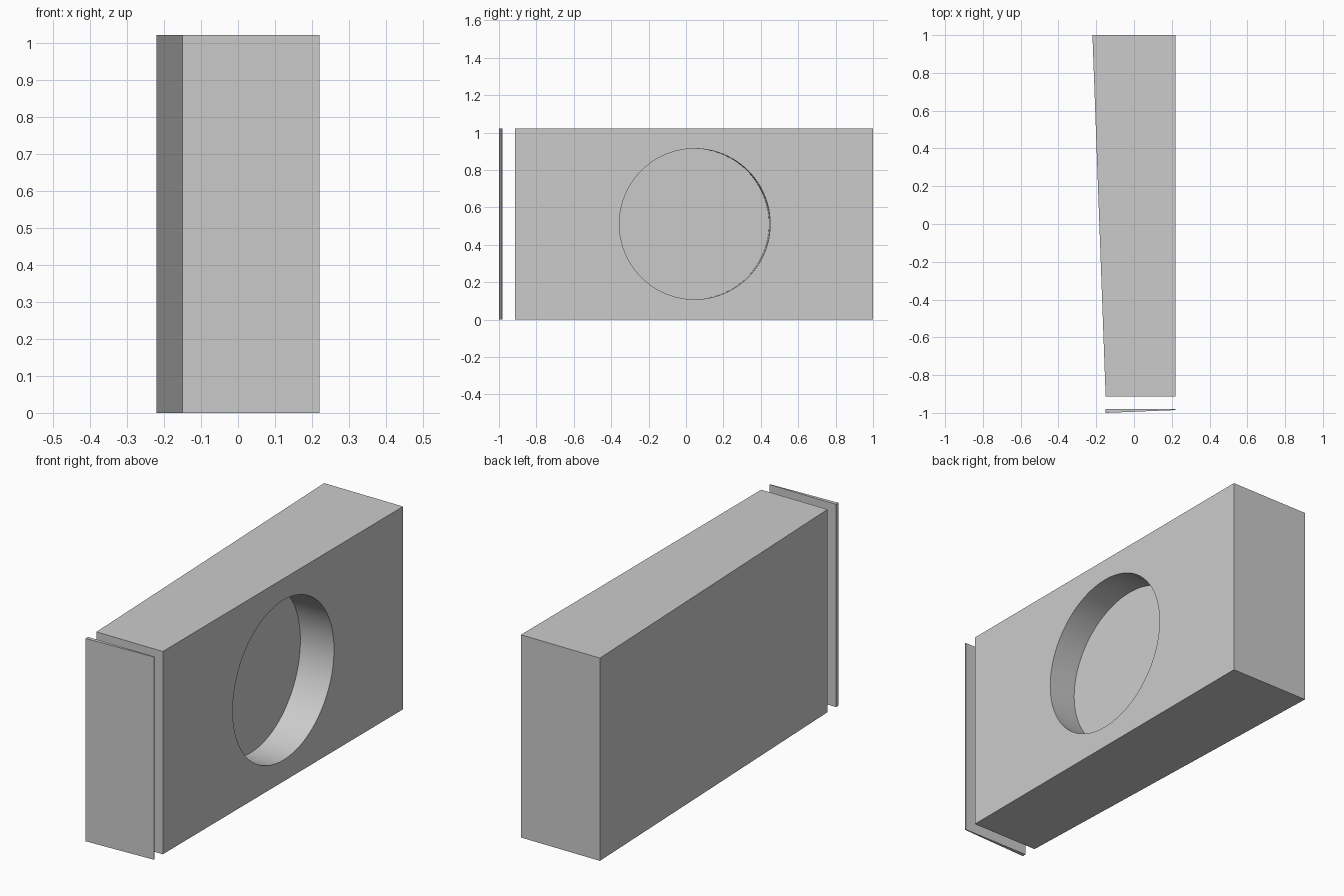
import bpy, bmesh, math
from mathutils import Matrix, Vector

cube = bpy.data.objects.get("Cube")
if cube:
    bpy.data.objects.remove(cube, do_unlink=True)

HEIGHT = 1.022

grey = bpy.data.materials.new("light grey")
grey.use_nodes = True
grey.diffuse_color = (0.6, 0.6, 0.6, 1)
grey.node_tree.nodes["Principled BSDF"].inputs["Base Color"].default_value = (0.6, 0.6, 0.6, 1)


def add_object(name, bm):
    bmesh.ops.recalc_face_normals(bm, faces=bm.faces)
    mesh = bpy.data.meshes.new(name)
    bm.to_mesh(mesh)
    bm.free()
    mesh.materials.append(grey)
    obj = bpy.data.objects.new(name, mesh)
    bpy.context.collection.objects.link(obj)
    return obj


def extruded_plan(name, outline):
    """Stand a plan outline up to the full height."""
    bm = bmesh.new()
    base = bm.faces.new([bm.verts.new((x, y, 0)) for x, y in outline])
    top = bmesh.ops.extrude_face_region(bm, geom=[base])["geom"]
    bmesh.ops.translate(bm, vec=(0, 0, HEIGHT),
                        verts=[v for v in top if isinstance(v, bmesh.types.BMVert)])
    return add_object(name, bm)


# Tapered body and the thin wedge panel in front of it
body = extruded_plan("tapered_body", [(-0.15, -0.913), (0.22, -0.913), (0.22, 1), (-0.22, 1)])
extruded_plan("front_panel", [(-0.15, -1), (0.22, -0.985), (0.22, -0.98), (-0.15, -0.98)])

# Round recess, drilled square to the slanted side
axis = Vector((1, 0.07 / 1.913, 0)).normalized()
depth, above = 0.168, 0.1
centre = Vector((0.22, 0.047, HEIGHT / 2)) + axis * (above - depth) / 2
bm = bmesh.new()
bmesh.ops.create_cone(bm, cap_ends=True, segments=96, radius1=0.403, radius2=0.403,
                      depth=depth + above,
                      matrix=Matrix.Translation(centre) @ axis.to_track_quat("Z", "Y").to_matrix().to_4x4())
cutter = add_object("recess_cutter", bm)
cutter.hide_render = True

cut = body.modifiers.new("recess", "BOOLEAN")
cut.operation = "DIFFERENCE"
cut.solver = "EXACT"
cut.object = cutter
bpy.context.view_layer.objects.active = body
body.select_set(True)
bpy.ops.object.modifier_apply(modifier=cut.name)
bpy.data.objects.remove(cutter, do_unlink=True)

# Smooth recess wall with sharp rims
bpy.ops.object.select_all(action="DESELECT")
body.select_set(True)
bpy.ops.object.shade_smooth_by_angle(angle=math.radians(30))
